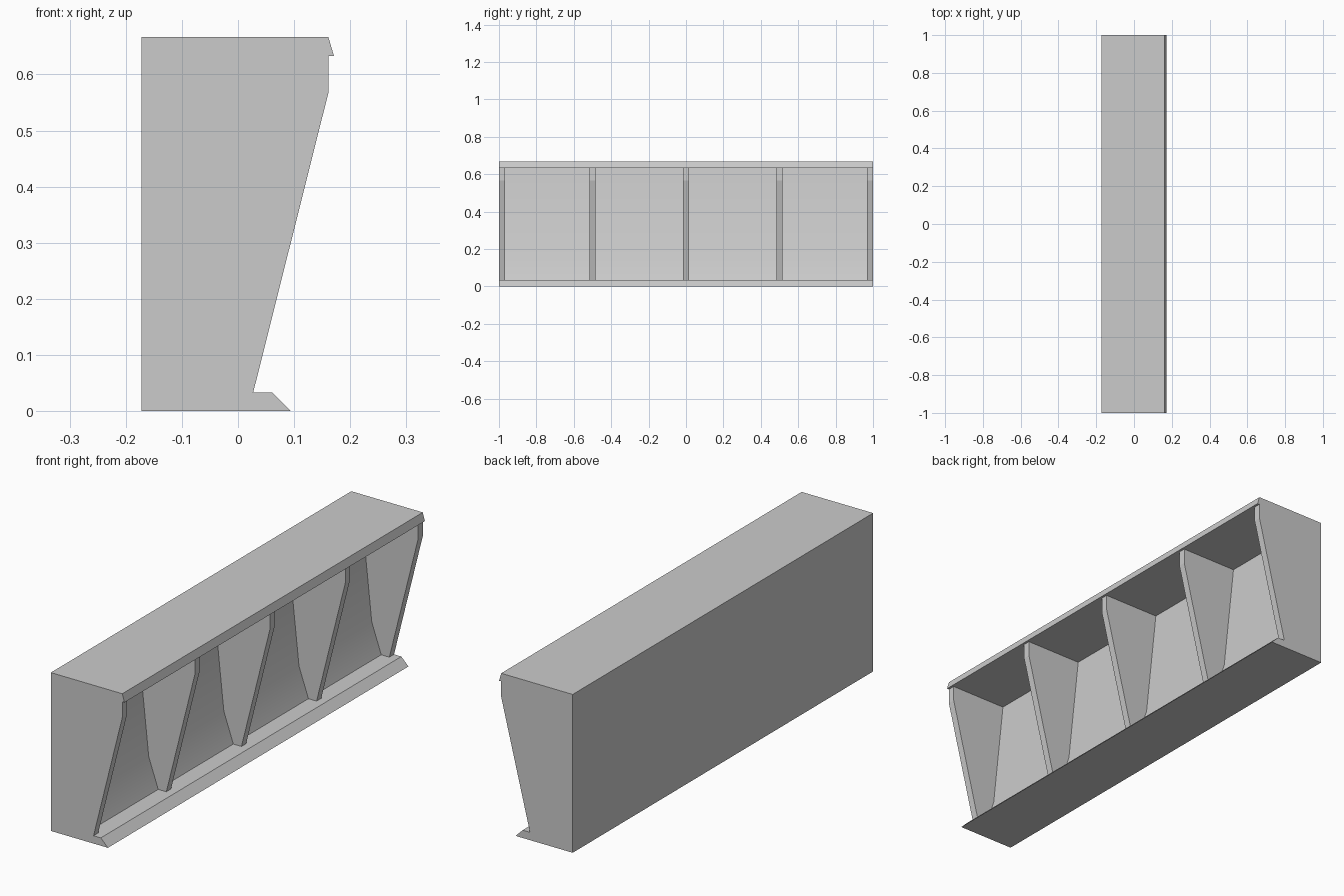
import bpy, bmesh

if "Cube" in bpy.data.objects:
    bpy.data.objects.remove(bpy.data.objects["Cube"])

def prism(name, profile, y0, y1):
    """Extrude an (x, z) outline along y as a closed solid."""
    bm = bmesh.new()
    face = bm.faces.new([bm.verts.new((x, y0, z)) for x, z in profile])
    ext = bmesh.ops.extrude_face_region(bm, geom=[face])
    for v in ext["geom"]:
        if isinstance(v, bmesh.types.BMVert):
            v.co.y = y1
    bmesh.ops.recalc_face_normals(bm, faces=bm.faces)
    mesh = bpy.data.meshes.new(name)
    bm.to_mesh(mesh)
    bm.free()
    obj = bpy.data.objects.new(name, mesh)
    bpy.context.collection.objects.link(obj)
    return obj

# Full outline: flat back, slanted front, lips at top and bottom
outline = [(-0.172, 0), (0.094, 0), (0.061, 0.033), (0.027, 0.033),
           (0.161, 0.567), (0.161, 0.633), (0.171, 0.633),
           (0.161, 0.667), (-0.172, 0.667)]
panel = prism("ribbed_panel", outline, -1, 1)

# Pockets between the five ribs, with a leaning, bent back wall
pocket = [(-0.105, 0.633), (-0.055, 0.159), (-0.011, 0.033),
          (0.3, 0.033), (0.3, 0.633)]
half_rib = 0.0155
cutters = []
for i in range(4):
    y0 = -1 + i * 0.5 + half_rib * (2 if i == 0 else 1)
    y1 = -0.5 + i * 0.5 - half_rib * (2 if i == 3 else 1)
    cutter = prism("pocket_cutter", pocket, y0, y1)
    cutter.hide_render = True
    mod = panel.modifiers.new("pocket", 'BOOLEAN')
    mod.operation = 'DIFFERENCE'
    mod.solver = 'EXACT'
    mod.object = cutter
    cutters.append(cutter)

bpy.context.view_layer.objects.active = panel
for mod in list(panel.modifiers):
    bpy.ops.object.modifier_apply(modifier=mod.name)
for cutter in cutters:
    bpy.data.objects.remove(cutter)

# Only the bent pocket walls are smooth
for p in panel.data.polygons:
    p.use_smooth = p.normal.x > 0.5 and p.center.x < 0
